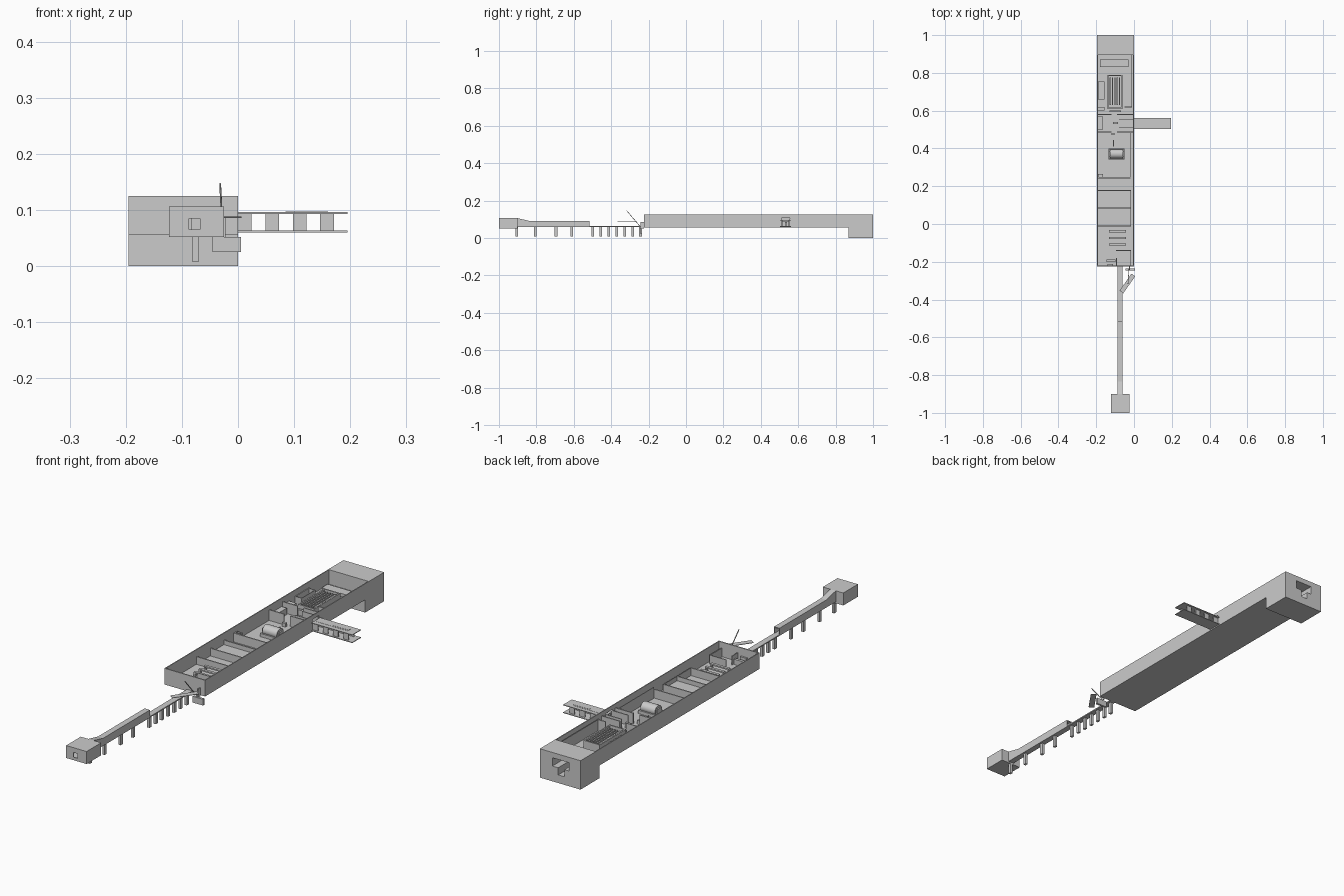
import bpy, bmesh, math
from mathutils import Vector


def mesh_object(name, verts, faces):
    me = bpy.data.meshes.new(name)
    me.from_pydata(verts, [], faces)
    bm = bmesh.new()
    bm.from_mesh(me)
    bmesh.ops.recalc_face_normals(bm, faces=bm.faces)
    bm.to_mesh(me)
    bm.free()
    ob = bpy.data.objects.new(name, me)
    bpy.context.collection.objects.link(ob)
    return ob


def prism_x(name, profile, x0, x1):
    """Extrude a (y, z) profile between two x values."""
    n = len(profile)
    verts = [(x, y, z) for x in (x0, x1) for y, z in profile]
    faces = [tuple(range(n)), tuple(range(n, 2 * n))]
    faces += [(i, (i + 1) % n, n + (i + 1) % n, n + i) for i in range(n)]
    return mesh_object(name, verts, faces)


def box(name, x0, x1, y0, y1, z0, z1):
    return prism_x(name, [(y0, z0), (y1, z0), (y1, z1), (y0, z1)], x0, x1)


def cut(target, *b):
    c = box(target.name + "_cutter", *b)
    c.hide_render = True
    c.hide_viewport = True
    m = target.modifiers.new("cut", 'BOOLEAN')
    m.operation = 'DIFFERENCE'
    m.solver = 'EXACT'
    m.object = c


def frame(name, x0, x1, y0, y1, z0, z1, t):
    """Four upright walls around a rectangle."""
    box(name + "_left", x0, x0 + t, y0, y1, z0, z1)
    box(name + "_right", x1 - t, x1, y0, y1, z0, z1)
    box(name + "_front", x0 + t, x1 - t, y0, y0 + t, z0, z1)
    box(name + "_back", x0 + t, x1 - t, y1 - t, y1, z0, z1)


# Long open hull with its floor and walls
F = 0.062
W, T = -0.195, 0.125
box("hull_floor", W, 0, -0.225, 0.87, 0.055, F)
box("hull_left_wall", W, W + 0.004, -0.225, 0.895, F, T)
box("hull_right_wall_front", -0.004, 0, -0.225, 0.51, F, T)
box("hull_right_wall_back", -0.004, 0, 0.555, 0.895, F, T)
box("side_door_lintel", -0.004, 0, 0.51, 0.555, 0.108, T)
box("hull_front_wall", W + 0.004, -0.004, -0.225, -0.220, F, T)

# Rear block with a stepped opening
rear = prism_x("rear_block", [(0.87, 0), (1, 0), (1, T), (0.895, T), (0.895, F), (0.87, F)], W, 0)
cut(rear, -0.14, -0.06, 0.91, 1.01, 0.066, 0.102)
cut(rear, -0.118, -0.088, 0.91, 1.01, 0.035, 0.067)

# Rear room partitions and inner lining
box("inner_lining_back", -0.014, -0.011, 0.62, 0.895, F, 0.11)
box("rear_room_return", -0.05, -0.011, 0.617, 0.622, F, 0.11)
frame("side_closet", -0.19, -0.157, 0.66, 0.755, F, 0.10, 0.003)
box("closet_bench", -0.19, -0.155, 0.60, 0.62, F, 0.095)
box("rear_step", -0.18, -0.03, 0.83, 0.87, F, 0.075)

# Rear machine: framed bank of long slats
frame("machine_frame", -0.14, -0.062, 0.61, 0.79, F, 0.098, 0.006)
box("machine_bed", -0.134, -0.068, 0.616, 0.784, F, 0.074)
for i in range(5):
    x = -0.129 + i * 0.0125
    box(f"machine_slat_{i}", x, x + 0.006, 0.63, 0.775, 0.074, 0.094)
box("machine_console", -0.13, -0.07, 0.592, 0.602, F, 0.085)

# Cross corridor leading to the side arm
for y in (0.485, 0.577):
    box("corridor_wall", -0.19, -0.12, y, y + 0.005, F, 0.108)
    box("corridor_wall", -0.09, -0.004, y, y + 0.005, F, 0.108)
for y in (0.508, 0.553):
    box("doorway_wall", -0.08, -0.004, y, y + 0.004, F, 0.105)
box("corridor_desk", -0.11, -0.085, 0.53, 0.54, F, 0.085)
box("corridor_locker", -0.19, -0.165, 0.50, 0.57, F, 0.09)

# Middle room with a drum on a cradle
box("inner_lining_middle", -0.021, -0.018, 0.25, 0.485, F, 0.11)
box("middle_room_wall", -0.19, -0.018, 0.242, 0.247, F, 0.10)
frame("side_niche", -0.19, -0.165, 0.247, 0.265, F, 0.10, 0.003)
frame("drum_cradle", -0.135, -0.05, 0.342, 0.40, F, 0.076, 0.006)
drum = prism_x("drum", [(0.371 + 0.024 * math.cos(a), 0.084 + 0.022 * math.sin(a))
                        for a in [math.tau * i / 20 for i in range(20)]], -0.127, -0.058)
for p in drum.data.polygons:
    p.use_smooth = len(p.vertices) == 4
box("drum_support_left", -0.133, -0.127, 0.355, 0.387, F, 0.095)
box("drum_support_right", -0.058, -0.052, 0.355, 0.387, F, 0.095)
box("seat_base", -0.118, -0.102, 0.47, 0.482, F, 0.078)
box("control_post", -0.111, -0.107, 0.41, 0.445, F, 0.072)

# Stepped decks across the hull
for i, (y, z) in enumerate([(0.175, 0.095), (0.083, 0.095), (-0.012, 0.095)]):
    box(f"deck_wall_{i}", -0.19, -0.016, y, y + 0.005, F, z)
box("inner_lining_deck", -0.019, -0.016, -0.012, 0.175, F, 0.095)
box("deck_platform", -0.19, -0.016, 0.088, 0.175, F, 0.076)

# Forward benches
for i, y in enumerate((-0.045, -0.08, -0.115)):
    box(f"bench_{i}_seat", -0.132, -0.043, y, y + 0.012, 0.078, 0.084)
    for x in (-0.132, -0.049):
        box(f"bench_{i}_leg", x, x + 0.006, y, y + 0.012, F, 0.078)

# Entry cabin and low counter at the front
box("cabin_left_wall", -0.095, -0.091, -0.22, -0.18, F, 0.10)
box("cabin_back_wall", -0.095, -0.015, -0.142, -0.138, F, 0.10)
box("cabin_right_wall", -0.019, -0.015, -0.22, -0.138, F, 0.10)
box("front_counter", -0.145, -0.098, -0.2, -0.188, F, 0.085)
box("front_shelf", -0.14, -0.11, -0.22, -0.212, F, 0.09)

# Side arm: two plates joined by pillars
for z in (0.060, 0.093):
    box("arm_plate", 0, 0.195, 0.503, 0.562, z, z + 0.003)
for i in range(4):
    x = i * 0.0488
    for y in (0.511, 0.549):
        box("arm_pillar", x, x + 0.0245, y, y + 0.004, 0.063, 0.093)
box("arm_roof_panel", 0.01, 0.16, 0.522, 0.546, 0.096, 0.0968)
box("arm_roof_strip", 0.085, 0.16, 0.528, 0.540, 0.0968, 0.0975)

# Front walkway floor, then the tunnel shell with a rising roof
X0, X1 = -0.087, -0.061
box("walkway_floor", X0, X1, -0.9, -0.225, 0.058, 0.063)
side = [(-0.9, 0.063), (-0.515, 0.063), (-0.515, 0.088), (-0.835, 0.088), (-0.9, 0.103)]
for x in (X0, X1 - 0.003):
    prism_x("tunnel_side", side, x, x + 0.003)
prism_x("tunnel_roof", [(-0.515, 0.088), (-0.515, 0.091), (-0.835, 0.091), (-0.9, 0.106),
                        (-0.9, 0.103), (-0.835, 0.088)], X0, X1)

# Square end hut with a front window
hut = box("end_hut", -0.123, -0.025, -1, -0.9, 0.052, 0.106)
cut(hut, -0.119, -0.029, -0.996, -0.904, 0.056, 0.102)
cut(hut, -0.087, -0.068, -1.01, -0.99, 0.065, 0.085)
cut(hut, -0.083, -0.065, -0.91, -0.89, 0.064, 0.098)

# Posts under the walkway
for y in [-0.905, -0.805, -0.695, -0.61] + [-0.498 + 0.0425 * i for i in range(7)]:
    box("walkway_post", -0.081, -0.070, y - 0.007, y + 0.007, 0.007, 0.058)

# Hanging sign panel, angled plank and leaning rod by the entrance
box("hanging_panel", -0.045, 0.005, -0.246, -0.236, 0.025, 0.052)
plank = box("angled_plank", -0.012, 0.012, -0.055, 0.055, -0.001, 0.001)
plank.location = (-0.035, -0.315, 0.087)
plank.rotation_euler = (0, 0, -math.radians(35))
rod = box("leaning_rod", -0.0015, 0.0015, -0.0015, 0.0015, 0, 0.12)
start, end = Vector((-0.027, -0.24, 0.055)), Vector((-0.032, -0.32, 0.15))
rod.location = start
rod.rotation_euler = (end - start).to_track_quat('Z', 'Y').to_euler()
box("panel_strut", -0.026, -0.022, -0.243, -0.225, 0.05, 0.087)
